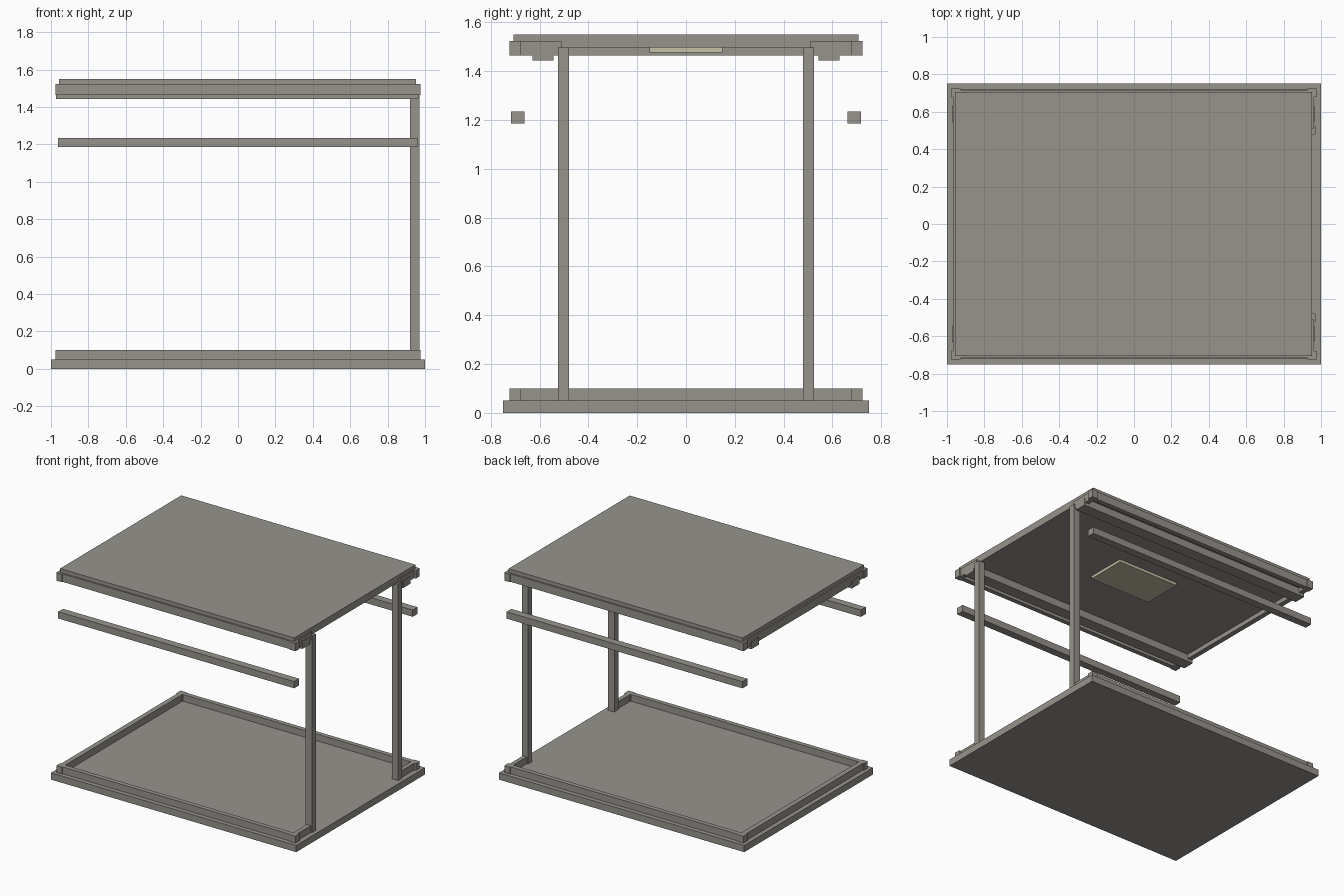
import bpy

cube = bpy.data.objects.get("Cube")
if cube:
    bpy.data.objects.remove(cube, do_unlink=True)


def material(name, rgb):
    m = bpy.data.materials.new(name)
    m.use_nodes = True
    m.diffuse_color = (*rgb, 1)
    m.node_tree.nodes["Principled BSDF"].inputs["Base Color"].default_value = (*rgb, 1)
    return m


GREY = material("warm_grey", (0.31, 0.295, 0.265))
CREAM = material("pale_cream", (0.56, 0.53, 0.38))


def box(name, xs, ys, zs, mat=GREY):
    """Box spanning the given ranges on each axis."""
    spans = [sorted(r) for r in (xs, ys, zs)]
    bpy.ops.mesh.primitive_cube_add(size=1)
    ob = bpy.context.object
    ob.name = name
    ob.location = [(a + b) / 2 for a, b in spans]
    ob.scale = [b - a for a, b in spans]
    ob.data.materials.append(mat)
    return ob


def frame(prefix, z0, z1):
    """Rim around three sides, short returns on the open side, corner blocks."""
    zs = (z0, z1)
    box(prefix + "_end_rail", (-0.967, -0.93), (-0.70, 0.70), zs)
    for side, s in (("front", -1), ("back", 1)):
        box(f"{prefix}_{side}_rail", (-0.95, 0.95), (s * 0.683, s * 0.717), zs)
        box(f"{prefix}_{side}_return", (0.93, 0.962), (s * 0.51, s * 0.70), zs)
        for end, e in (("right", -1), ("left", 1)):
            box(f"{prefix}_{side}_{end}_corner",
                (e * 0.928, e * 0.975), (s * 0.678, s * 0.724), zs)


# Floor slab and roof slab with their rims
box("floor_slab", (-1, 1), (-0.75, 0.75), (0, 0.05))
frame("floor", 0.05, 0.10)
box("roof_slab", (-0.957, 0.953), (-0.706, 0.706), (1.497, 1.55))
frame("roof", 1.464, 1.523)

# Door posts, ceiling beams and side bars
for side, s in (("front", -1), ("back", 1)):
    box(side + "_door_post", (0.92, 0.97), (s * 0.479, s * 0.525), (0.05, 1.497))
    box(side + "_ceiling_beam", (-0.974, 0.966), (s * 0.542, s * 0.63), (1.443, 1.497))
    box(side + "_side_bar", (-0.963, 0.961), (s * 0.662, s * 0.718), (1.185, 1.235))

# Ceiling light
box("ceiling_light", (-0.25, 0.25), (-0.15, 0.15), (1.477, 1.497), CREAM)
